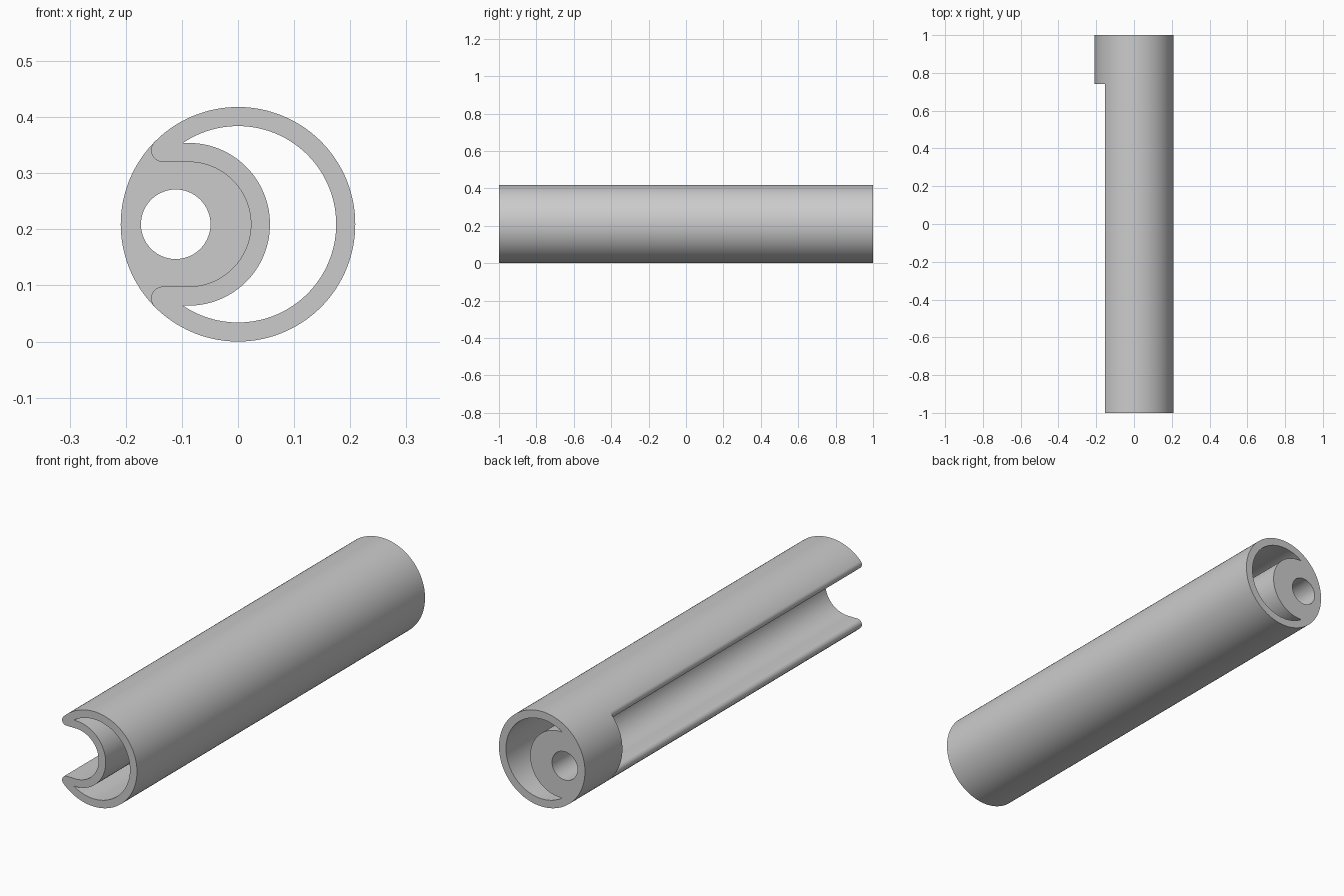
import bpy, bmesh
from math import cos, sin, pi, sqrt, atan2, radians

if "Cube" in bpy.data.objects:
    bpy.data.objects.remove(bpy.data.objects["Cube"])

R = 0.209            # outer radius of the tube, also the height of its axis
BORE_R = 0.175       # radius of the tube's inner wall
GROOVE_X, GROOVE_R, SHELL_R = -0.088, 0.111, 0.145
LIP_R = 0.021        # rounding of the groove lips
FRONT, STEP, BACK = -1.0, 0.74, 1.0


def arc(cx, cz, r, a0, a1, n):
    """Points (x, z) on an arc, z measured from the tube axis."""
    return [(cx + r * cos(a0 + (a1 - a0) * i / n),
             cz + r * sin(a0 + (a1 - a0) * i / n)) for i in range(n + 1)]


def mirrored(points):
    return [(x, -z) for x, z in reversed(points)]


# Lip circle touches both the groove wall and the outer circle
lip_z = GROOVE_R + LIP_R
lip_x = -sqrt((R - LIP_R) ** 2 - lip_z ** 2)
lip_a = atan2(lip_z, lip_x)

# Profiles
outer_right = arc(0, 0, R, -lip_a, lip_a, 100)
outer_left = arc(0, 0, R, lip_a, 2 * pi - lip_a, 36)
lip = arc(lip_x, lip_z, LIP_R, lip_a, 1.5 * pi, 14)
groove = lip + arc(GROOVE_X, 0, GROOVE_R, pi / 2, -pi / 2, 48) + mirrored(lip)
tip_a = atan2(SHELL_R, -sqrt(BORE_R ** 2 - SHELL_R ** 2))
crescent = (arc(0, 0, BORE_R, -tip_a, tip_a, 80)
            + arc(GROOVE_X, 0, SHELL_R, pi / 2, -pi / 2, 56))
pin_hole = arc(-0.111, 0, 0.062, 0, 2 * pi, 56)[:-1]

bm = bmesh.new()


def ring(points, y):
    return [bm.verts.new((x, y, z + R)) for x, z in points]


def wall(points, y0, y1, closed=False):
    a, b = ring(points, y0), ring(points, y1)
    n = len(points)
    for i in range(n if closed else n - 1):
        j = (i + 1) % n
        bm.faces.new((a[i], a[j], b[j], b[i]))


def cap(y, *loops):
    edges = []
    for points in loops:
        v = ring(points, y)
        edges += [bm.edges.new((v[i - 1], v[i])) for i in range(len(v))]
    bmesh.ops.triangle_fill(bm, use_beauty=True, edges=edges, normal=(0, 1, 0))


# Long walls: grooved length, then the full round collar
wall(outer_right, FRONT, STEP)
wall(outer_right, STEP, BACK)
wall(outer_left, STEP, BACK)
wall(groove, FRONT, STEP)
wall(crescent, FRONT, BACK, True)
wall(pin_hole, STEP, BACK, True)

# End faces and the step where the groove stops
cap(FRONT, outer_right + groove[1:-1], crescent)
cap(STEP, outer_left + mirrored([(x, -z) for x, z in groove])[1:-1], pin_hole)
cap(BACK, outer_right + outer_left[1:-1], crescent, pin_hole)

bmesh.ops.remove_doubles(bm, verts=bm.verts, dist=1e-5)
bmesh.ops.recalc_face_normals(bm, faces=bm.faces)

mesh = bpy.data.meshes.new("grooved_tube")
bm.to_mesh(mesh)
bm.free()
tube = bpy.data.objects.new("grooved_tube", mesh)
bpy.context.collection.objects.link(tube)

grey = bpy.data.materials.new("light grey")
grey.diffuse_color = (0.6, 0.6, 0.6, 1)
grey.use_nodes = True
grey.node_tree.nodes["Principled BSDF"].inputs["Base Color"].default_value = grey.diffuse_color
mesh.materials.append(grey)

bpy.context.view_layer.objects.active = tube
tube.select_set(True)
bpy.ops.object.shade_smooth_by_angle(angle=radians(30))
